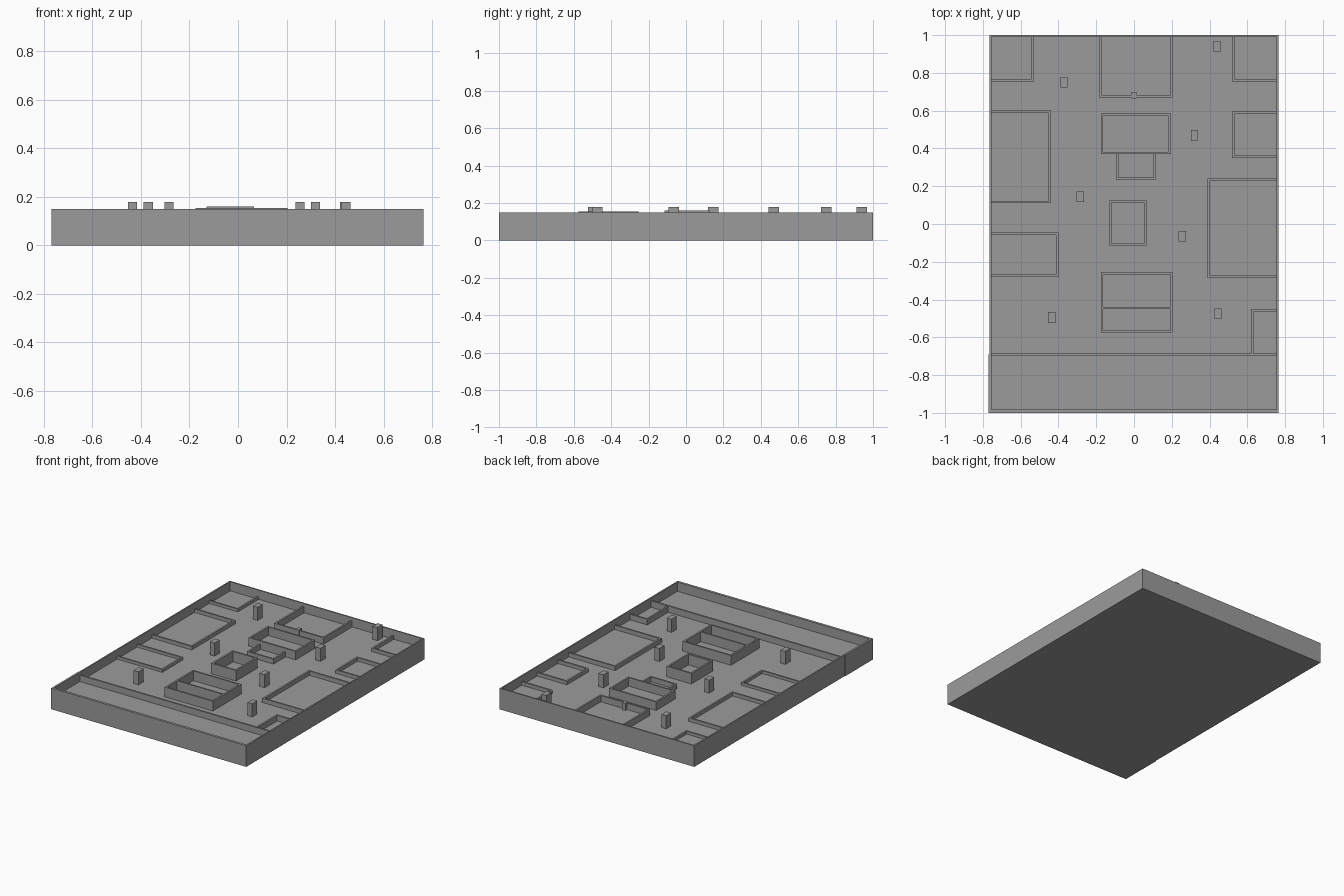
import bpy
import bmesh
from mathutils import Matrix, Vector

cube = bpy.data.objects.get("Cube")
if cube:
    bpy.data.objects.remove(cube, do_unlink=True)

# One plain grey for the whole model
grey = bpy.data.materials.new("plain_grey")
grey.use_nodes = True
colour = (0.33, 0.33, 0.33, 1)
grey.diffuse_color = colour
grey.node_tree.nodes["Principled BSDF"].inputs["Base Color"].default_value = colour

FLOOR = 0.085
RIM = 0.15
WALL = 0.012
X, Y = 0.765, 1.0


def make(name, boxes):
    """Build one object from boxes given as (x0, x1, y0, y1, z0, z1)."""
    bm = bmesh.new()
    for x0, x1, y0, y1, z0, z1 in boxes:
        centre = Vector((x0 + x1, y0 + y1, z0 + z1)) / 2
        size = Vector((x1 - x0, y1 - y0, z1 - z0))
        bmesh.ops.create_cube(
            bm, size=1, matrix=Matrix.LocRotScale(centre, None, size))
    mesh = bpy.data.meshes.new(name)
    bm.to_mesh(mesh)
    bm.free()
    mesh.materials.append(grey)
    obj = bpy.data.objects.new(name, mesh)
    bpy.context.collection.objects.link(obj)


def room(name, x0, x1, y0, y1, top, sides="lrfb"):
    """Thin upright walls on the chosen sides of a rectangle."""
    z = (FLOOR - 0.01, top)
    walls = {
        "l": (x0, x0 + WALL, y0, y1, *z),
        "r": (x1 - WALL, x1, y0, y1, *z),
        "f": (x0, x1, y0, y0 + WALL, *z),
        "b": (x0, x1, y1 - WALL, y1, *z),
    }
    make(name, [walls[s] for s in sides])


# Base slab and the rim around it
make("floor_slab", [(-X, X, -Y, Y, 0, FLOOR)])
make("side_walls", [
    (-X, -X + 0.01, -Y, Y, 0, RIM),
    (X - 0.01, X, -Y, Y, 0, RIM),
    (-X - 0.004, -X + 0.008, -Y, -0.69, 0, RIM)])
make("front_wall", [(-X - 0.004, X, -Y, -Y + 0.018, 0, RIM)])
make("back_wall", [(-X, X, Y - 0.01, Y, FLOOR, RIM)])
make("front_corridor_wall", [(-X, X, -0.698, -0.685, FLOOR - 0.01, 0.13)])

# Rooms against the outer walls
room("back_right_room", -X, -0.53, 0.755, Y, 0.105, "rf")
room("right_large_room", -X, -0.44, 0.11, 0.60, 0.11, "rfb")
room("right_small_room", -X, -0.40, -0.28, -0.045, 0.105, "rfb")
room("back_left_room", 0.52, X, 0.755, Y, 0.11, "lf")
room("left_small_room", 0.52, X, 0.35, 0.595, 0.11, "lfb")
room("left_large_room", 0.39, X, -0.285, 0.24, 0.115, "lfb")
room("front_left_room", 0.62, X, -0.69, -0.45, 0.125, "lb")
room("back_middle_room", -0.185, 0.205, 0.67, Y, 0.13, "lrf")
make("back_room_post", [(-0.013, 0.013, 0.665, 0.70, FLOOR, 0.135)])

# Free-standing enclosures down the middle
room("rear_enclosure", -0.175, 0.195, 0.37, 0.585, 0.145)
room("rear_annex", -0.095, 0.115, 0.235, 0.375, 0.12, "lrf")
room("centre_enclosure", -0.13, 0.065, -0.115, 0.125, 0.16)
room("front_enclosure", -0.175, 0.205, -0.575, -0.255, 0.154)
make("front_enclosure_divider", [(-0.17, 0.2, -0.451, -0.439, FLOOR - 0.01, 0.154)])

# Scattered square pillars
pillars = [(-0.37, 0.75), (0.44, 0.94), (0.32, 0.47), (-0.285, 0.145),
           (0.255, -0.065), (-0.435, -0.495), (0.445, -0.475)]
make("pillars", [(x - 0.019, x + 0.019, y - 0.028, y + 0.028, FLOOR - 0.01, 0.178)
                 for x, y in pillars])
